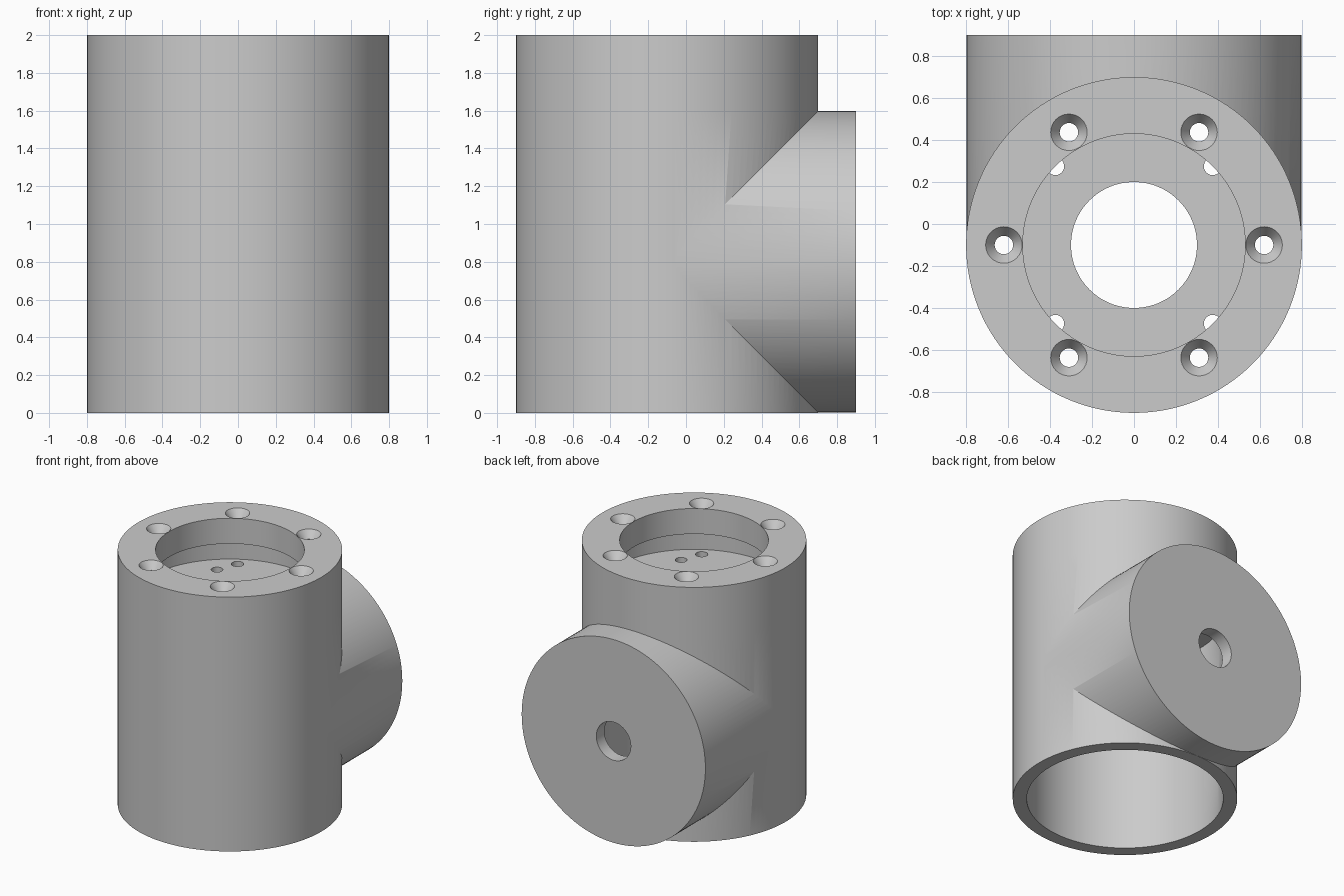
import bpy, bmesh
from math import pi, cos, sin, radians

if "Cube" in bpy.data.objects:
    bpy.data.objects.remove(bpy.data.objects["Cube"])

CY = -0.1  # y of the vertical axis


def lathe(name, profile, loc=(0, CY, 0), rot=(0, 0, 0), n=128):
    """Solid of revolution from (radius, height) points, bottom to top."""
    bm = bmesh.new()
    rings = [[bm.verts.new((r * cos(2 * pi * i / n), r * sin(2 * pi * i / n), z))
              for i in range(n)] for r, z in profile]
    for a, b in zip(rings, rings[1:]):
        for i in range(n):
            j = (i + 1) % n
            bm.faces.new((a[i], a[j], b[j], b[i]))
    bm.faces.new(rings[0][::-1])
    bm.faces.new(rings[-1])
    bmesh.ops.recalc_face_normals(bm, faces=bm.faces)
    me = bpy.data.meshes.new(name)
    bm.to_mesh(me)
    bm.free()
    ob = bpy.data.objects.new(name, me)
    bpy.context.collection.objects.link(ob)
    ob.location, ob.rotation_euler = loc, rot
    bpy.context.view_layer.update()
    return ob


def combine(target, tool, op='DIFFERENCE'):
    """Apply a boolean and remove the helper."""
    tool.hide_render = True
    bpy.context.view_layer.objects.active = target
    m = target.modifiers.new("bool", 'BOOLEAN')
    m.operation, m.object, m.solver = op, tool, 'EXACT'
    bpy.ops.object.modifier_apply(modifier=m.name)
    bpy.data.objects.remove(tool, do_unlink=True)


def around(radius, start, count):
    for k in range(count):
        a = radians(start + 360 * k / count)
        yield (radius * cos(a), CY + radius * sin(a), 0)


def branch(name, r, y0, y1):
    return lathe(name, [(r, -y1), (r, -y0)], (0, 0, 0.8), (pi / 2, 0, 0))


# tee body: main tube and side branch, hollow inside
body = lathe("tee_body", [(0.8, 0), (0.8, 1.6)])
combine(body, branch("branch_outer", 0.799, -0.1, 0.9), 'UNION')
combine(body, lathe("main_cavity", [(0.7, -0.1), (0.7, 1.5)]))
combine(body, branch("branch_cavity", 0.698, -0.13, 0.8))

# port in the branch end and bore in the top plate
combine(body, branch("end_port", 0.15, 0.7, 1.0))
combine(body, lathe("plate_bore", [(0.3, 1.4), (0.3, 1.7)]))

# small holes through the top plate
for p in around(0.62, 0, 6):
    combine(body, lathe("plate_screw_hole", [(0.044, 1.4), (0.044, 1.7)], p, n=32))
for p in around(0.53, 45, 4):
    combine(body, lathe("plate_pin_hole", [(0.042, 1.4), (0.042, 1.7)], p, n=32))

# top collar: outer wall with an inward flange
collar = lathe("top_collar", [(0.8, 1.6), (0.8, 2.0)])
combine(collar, lathe("collar_cavity",
                      [(0.7, 1.5), (0.7, 1.8), (0.53, 1.8), (0.53, 2.1)]))

# countersunk screw holes in the flange
for p in around(0.62, 0, 6):
    combine(collar, lathe("countersink", [(0.044, 1.7), (0.044, 1.94),
                                          (0.087, 2.0), (0.087, 2.1)], p, n=32))

for ob in (body, collar):
    bpy.ops.object.select_all(action='DESELECT')
    ob.select_set(True)
    bpy.context.view_layer.objects.active = ob
    bpy.ops.object.shade_smooth_by_angle(angle=radians(30))
